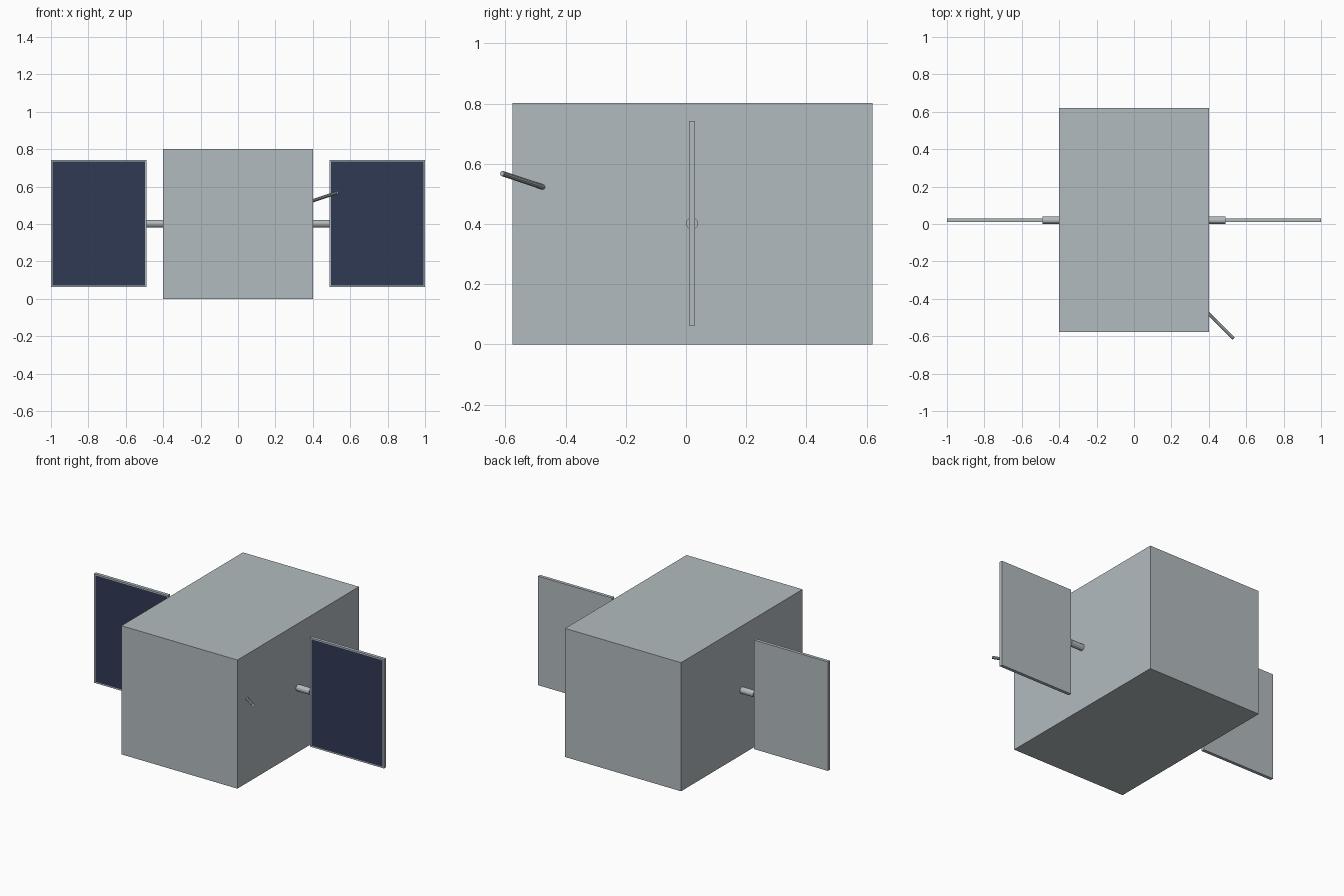
import bpy
import bmesh
from mathutils import Vector

cube = bpy.data.objects.get("Cube")
if cube:
    bpy.data.objects.remove(cube, do_unlink=True)


def make_material(name, rgb):
    mat = bpy.data.materials.new(name)
    mat.use_nodes = True
    color = (*rgb, 1)
    mat.diffuse_color = color
    mat.node_tree.nodes["Principled BSDF"].inputs["Base Color"].default_value = color
    return mat


grey = make_material("hull grey", (0.45, 0.5, 0.52))
navy = make_material("solar navy", (0.03, 0.041, 0.09))


def box(name, low, high, materials):
    """Axis-aligned box between two corners."""
    low, high = Vector(low), Vector(high)
    bm = bmesh.new()
    bmesh.ops.create_cube(bm, size=1)
    bmesh.ops.scale(bm, vec=high - low, verts=bm.verts)
    bmesh.ops.translate(bm, vec=(low + high) / 2, verts=bm.verts)
    mesh = bpy.data.meshes.new(name)
    bm.to_mesh(mesh)
    bm.free()
    obj = bpy.data.objects.new(name, mesh)
    bpy.context.collection.objects.link(obj)
    for mat in materials:
        mesh.materials.append(mat)
    return obj


def rod(name, start, end, radius, sides):
    """Flat-sided cylinder between two points."""
    start, end = Vector(start), Vector(end)
    axis = end - start
    bpy.ops.mesh.primitive_cylinder_add(
        vertices=sides, radius=radius, depth=axis.length,
        location=(start + end) / 2,
        rotation=axis.to_track_quat("Z", "Y").to_euler())
    obj = bpy.context.object
    obj.name = name
    obj.data.materials.append(grey)


def solar_panel(name, x_low, x_high):
    """Thin panel whose front face is inset to form the dark cells."""
    obj = box(name, (x_low, 0.01, 0.062), (x_high, 0.03, 0.742), [grey, navy])
    bm = bmesh.new()
    bm.from_mesh(obj.data)
    bm.normal_update()
    front = [f for f in bm.faces if f.normal.y < -0.9]
    bmesh.ops.inset_region(bm, faces=front, thickness=0.012)
    for face in front:
        face.material_index = 1
    bm.to_mesh(obj.data)
    bm.free()


# Main body
box("body", (-0.4, -0.577, 0), (0.4, 0.62, 0.802), [grey])

# Solar panels and their struts on both sides
for side, sign in (("left", 1), ("right", -1)):
    solar_panel(side + "_solar_panel", *sorted((sign * 0.49, sign)))
    rod(side + "_strut", (sign * 0.39, 0.02, 0.402), (sign * 0.49, 0.02, 0.402), 0.02, 12)

# Angled antenna near the front of the left side
rod("antenna", (0.39, -0.47, 0.521), (0.532, -0.611, 0.568), 0.009, 10)
